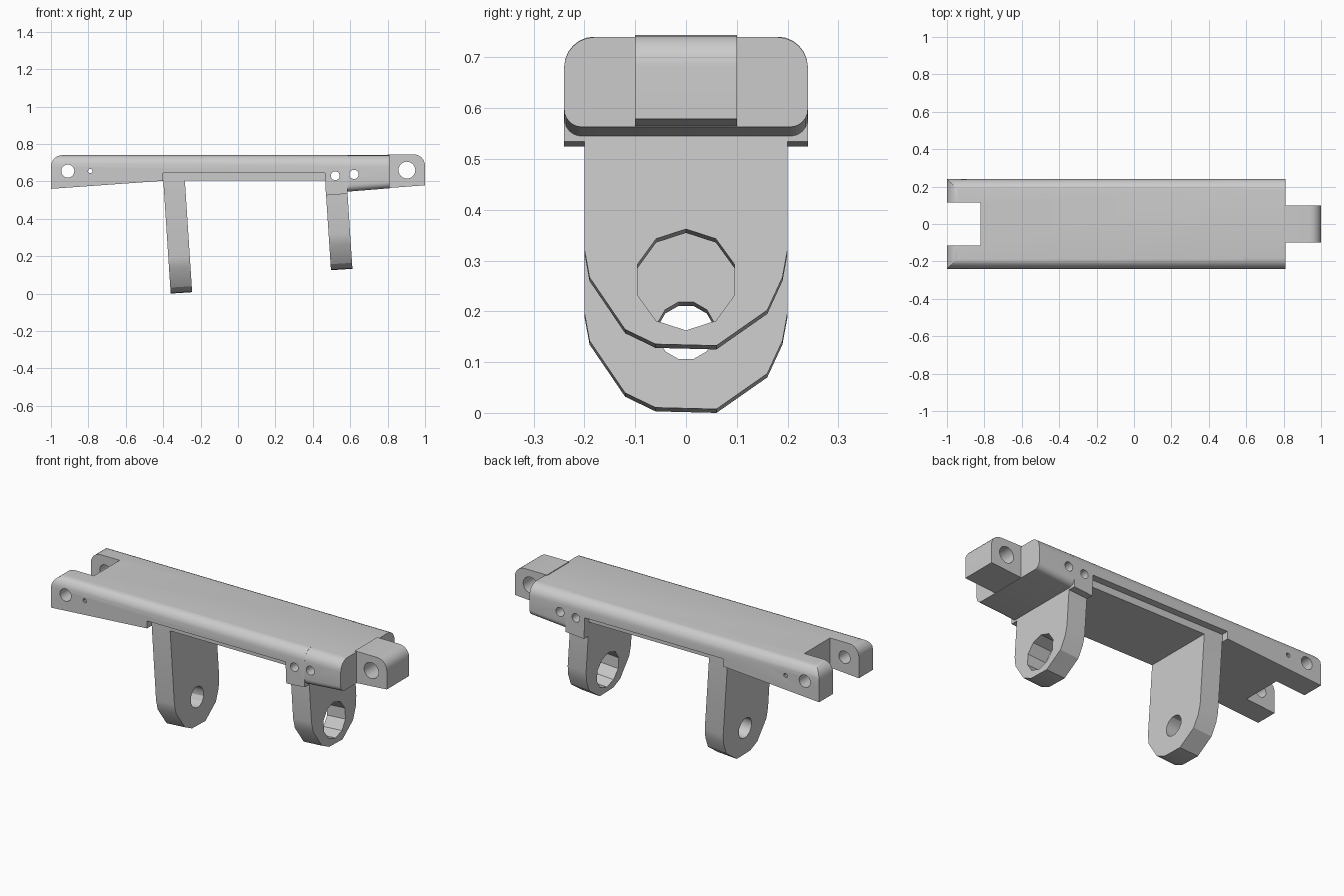
import bpy, bmesh, math
from mathutils import Matrix

if "Cube" in bpy.data.objects:
    bpy.data.objects.remove(bpy.data.objects["Cube"])


def loft(name, a, b):
    """Solid between two matching closed rings of 3D points."""
    bm = bmesh.new()
    va = [bm.verts.new(p) for p in a]
    vb = [bm.verts.new(p) for p in b]
    n = len(a)
    bm.faces.new(va)
    bm.faces.new(vb[::-1])
    for i in range(n):
        j = (i + 1) % n
        bm.faces.new((va[j], va[i], vb[i], vb[j]))
    bmesh.ops.recalc_face_normals(bm, faces=bm.faces)
    me = bpy.data.meshes.new(name)
    bm.to_mesh(me)
    bm.free()
    ob = bpy.data.objects.new(name, me)
    bpy.context.collection.objects.link(ob)
    return ob


def prism_y(name, pts, y):
    return loft(name, [(x, -y, z) for x, z in pts], [(x, y, z) for x, z in pts])


def prism_x(name, pts, x0, x1):
    return loft(name, [(x0, y, z) for y, z in pts], [(x1, y, z) for y, z in pts])


def box(name, x0, x1, y, z0, z1):
    return prism_y(name, [(x0, z0), (x1, z0), (x1, z1), (x0, z1)], y)


def circle(cx, cy, r, n, turn=0.0):
    return [(cx + r * math.cos(turn + 2 * math.pi * i / n),
             cy + r * math.sin(turn + 2 * math.pi * i / n)) for i in range(n)]


def arc(cx, cy, r, a0, a1, n=6):
    return [(cx + r * math.cos(math.radians(a0 + (a1 - a0) * i / n)),
             cy + r * math.sin(math.radians(a0 + (a1 - a0) * i / n))) for i in range(n + 1)]


def boolean(ob, tool, op='DIFFERENCE'):
    tool.hide_render = True
    m = ob.modifiers.new("bool", 'BOOLEAN')
    m.operation, m.object, m.solver = op, tool, 'EXACT'
    bpy.context.view_layer.objects.active = ob
    bpy.ops.object.modifier_apply(modifier=m.name)
    bpy.data.objects.remove(tool)


def drill(ob, x, z, r, n=20):
    boolean(ob, prism_y("drill", circle(x, z, r, n), 0.4))


# Main beam: side outline trimmed to a round-shouldered cross-section
body = prism_y("main_beam", [
    (-1, 0.56), (-0.4, 0.603), (-0.4, 0.645), (0.465, 0.645), (0.47, 0.525),
    (0.585, 0.534), (0.585, 0.74)] + arc(-0.94, 0.68, 0.06, 90, 180), 0.24)
shoulder = [(-0.24, 0.4), (0.24, 0.4)] + arc(0.18, 0.681, 0.06, 0, 90) + arc(-0.18, 0.681, 0.06, 90, 180)
boolean(body, prism_x("trim", shoulder, -1.2, 0.7), 'INTERSECT')

# Fork slot and cross holes
boolean(body, box("slot", -1.2, -0.82, 0.115, 0.3, 1))
drill(body, -0.91, 0.655, 0.035)
drill(body, -0.79, 0.655, 0.012, 10)
drill(body, 0.52, 0.63, 0.024)


# End block with all four long edges rounded
def end_ring(x, z0):
    ring = (arc(0.18, 0.68, 0.06, 0, 90) + arc(-0.18, 0.68, 0.06, 90, 180)
            + arc(-0.205, z0 + 0.035, 0.035, 180, 270) + arc(0.205, z0 + 0.035, 0.035, 270, 360))
    return [(x, y, z) for y, z in ring]


end_block = loft("end_block", end_ring(0.585, 0.545), end_ring(0.81, 0.563))
drill(end_block, 0.62, 0.637, 0.025)

# Hinge tongue
tongue = prism_y("hinge_tongue", [(0.80, 0.564), (1.0, 0.579)]
                 + arc(0.94, 0.684, 0.06, 0, 90) + [(0.80, 0.744)], 0.1)
drill(tongue, 0.903, 0.66, 0.045, 24)

# Narrow plate under the beam
plate = box("underside_plate", -0.405, 0.475, 0.2, 0.605, 0.648)


# Tilted mounting legs with a faceted round foot and a hole
def leg(name, x, z, height, hole_z, hole_r, sides):
    foot = [(-0.2, height), (-0.2, 0.19), (-0.19, 0.135), (-0.12, 0.032), (-0.06, 0.003),
            (0.06, 0.0), (0.16, 0.07), (0.19, 0.135), (0.2, 0.19), (0.2, height)]
    ob = prism_x(name, foot, 0, 0.115)
    boolean(ob, prism_x("bore", circle(0, hole_z, hole_r, sides, math.pi / sides), -0.1, 0.3))
    ob.data.transform(Matrix.Translation((x, 0, z)) @ Matrix.Rotation(-0.065, 4, 'Y'))
    return ob


rear = leg("rear_leg", -0.36, 0.0, 0.62, 0.155, 0.058, 12)
front = leg("front_leg", 0.497, 0.125, 0.43, 0.13, 0.1, 10)

# Smooth shading with crisp edges
bpy.ops.object.select_all(action='DESELECT')
for ob in (body, end_block, tongue, plate, rear, front):
    ob.select_set(True)
bpy.context.view_layer.objects.active = body
bpy.ops.object.shade_smooth_by_angle(angle=math.radians(30))
